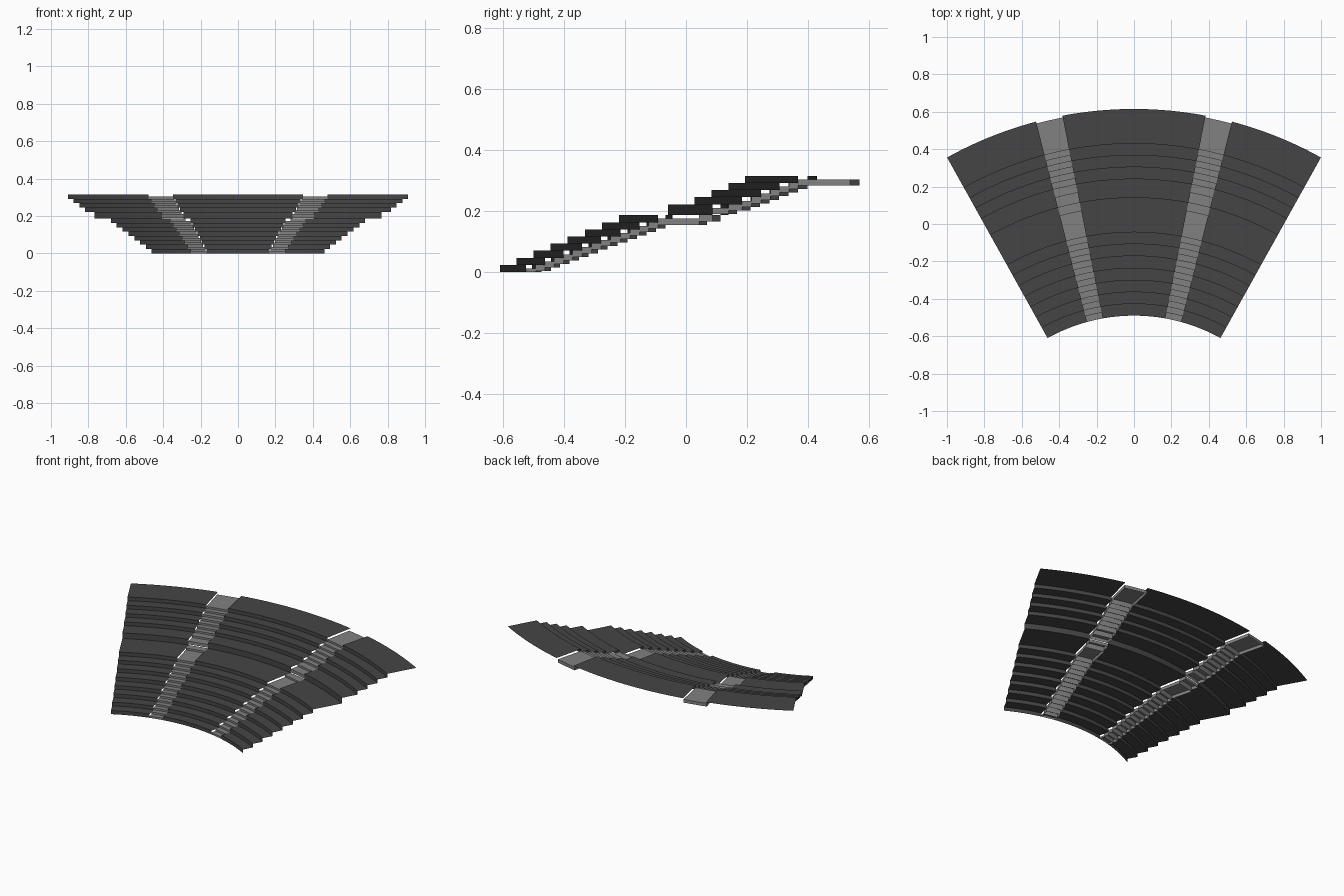
import bpy, bmesh
from math import sin, cos, asin, radians

if "Cube" in bpy.data.objects:
    bpy.data.objects.remove(bpy.data.objects["Cube"])

CY = -1.44                       # centre of the arcs
EDGE = radians(29.1)             # half angle of the stand
AISLE = radians(12.75)           # aisle centre line
STEP = 0.0233
ROUT = 2.055
radii = [.95, 1.013, 1.076, 1.139, 1.203, 1.269, 1.333, 1.396,
         1.58, 1.68, 1.744, 1.807, 1.87, ROUT]
tops = [STEP * (i + 1) for i in range(8)] + [0.222 + STEP * i for i in range(5)]


def material(name, v):
    m = bpy.data.materials.new(name)
    m.diffuse_color = (v, v, v, 1)
    m.use_nodes = True
    m.node_tree.nodes["Principled BSDF"].inputs["Base Color"].default_value = m.diffuse_color
    return m


dark = material("dark_grey", 0.06)
light = material("light_grey", 0.22)


def point(r, a, z):
    return (r * sin(a), CY + r * cos(a), z)


def aisle_edge(r, side):
    return AISLE + side * asin((0.0182 + 0.0262 * r) / r)


def strip(bm, lo, hi, n):
    """Arc strip between two (radius, z, start angle, end angle) lines."""
    rows = []
    for r, z, a0, a1 in (lo, hi):
        rows.append([bm.verts.new(point(r, a0 + (a1 - a0) * i / n, z)) for i in range(n + 1)])
    for i in range(n):
        bm.faces.new((rows[0][i + 1], rows[0][i], rows[1][i], rows[1][i + 1]))


def finish(bm, name, mat):
    bmesh.ops.remove_doubles(bm, verts=bm.verts, dist=1e-5)
    me = bpy.data.meshes.new(name)
    bm.to_mesh(me)
    bm.free()
    me.materials.append(mat)
    ob = bpy.data.objects.new(name, me)
    bpy.context.collection.objects.link(ob)
    for p in me.polygons:
        p.use_smooth = True
    bpy.ops.object.select_all(action='DESELECT')
    ob.select_set(True)
    bpy.context.view_layer.objects.active = ob
    bpy.ops.object.shade_smooth_by_angle(angle=radians(30))
    return ob


# Seating tiers: open sheets of risers and treads
def tiers(name, start, end, n):
    bm = bmesh.new()
    z0 = 0
    for i, z in enumerate(tops):
        r, r2 = radii[i], radii[i + 1]
        strip(bm, (r, z0, start(r), end(r)), (r, z, start(r), end(r)), n)
        strip(bm, (r, z, start(r), end(r)), (r2, z, start(r2), end(r2)), n)
        z0 = z
    finish(bm, name, dark)


tiers("left_tiers", lambda r: -EDGE, lambda r: -aisle_edge(r, 1), 14)
tiers("centre_tiers", lambda r: -aisle_edge(r, -1), lambda r: aisle_edge(r, -1), 20)
tiers("right_tiers", lambda r: aisle_edge(r, 1), lambda r: EDGE, 14)


# Aisle steps: two open-bottomed half steps for each tier
def aisle_steps(name, sign):
    bm = bmesh.new()

    def line(r, z):
        a, b = sign * aisle_edge(r, -1), sign * aisle_edge(r, 1)
        return (r, z, min(a, b), max(a, b))

    def slab(r0, r1, z):
        zb = max(0, z - 0.02)
        strip(bm, line(r0, zb), line(r0, z), 4)
        strip(bm, line(r0, z), line(r1, z), 4)
        strip(bm, line(r1, z), line(r1, zb), 4)
        for s in (-1, 1):
            a0, a1 = sign * aisle_edge(r0, s), sign * aisle_edge(r1, s)
            q = [point(r0, a0, zb), point(r1, a1, zb), point(r1, a1, z), point(r0, a0, z)]
            if s * sign < 0:
                q.reverse()
            bm.faces.new([bm.verts.new(p) for p in q])

    for i, z in enumerate(tops):
        r, r2 = radii[i], radii[i + 1]
        if i == len(tops) - 1:
            slab(r, 2.045, z - STEP / 2)
        else:
            mid = max((r + r2) / 2, r2 - 0.045)
            slab(r, mid, z - STEP / 2)
            slab(mid, r2, z)
    finish(bm, name, light)


aisle_steps("left_aisle_steps", -1)
aisle_steps("right_aisle_steps", 1)
